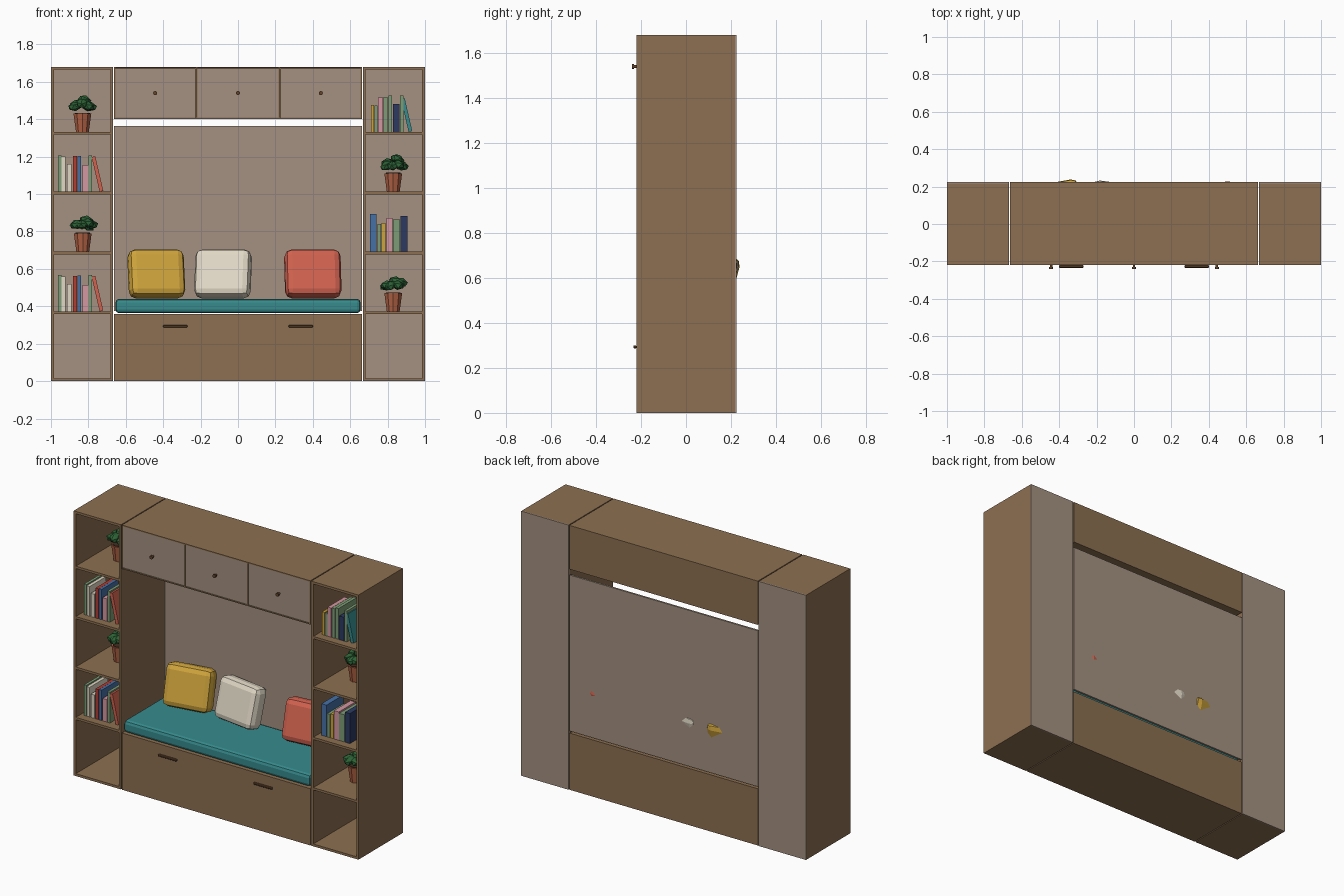
import bpy, bmesh, math, random
from mathutils import Vector, Matrix

if "Cube" in bpy.data.objects:
    bpy.data.objects.remove(bpy.data.objects["Cube"])

random.seed(4)
MATS = {}
PALETTE = {
    "wood": (139, 111, 82), "panel": (163, 144, 128), "dark": (98, 70, 48),
    "teal": (58, 138, 140), "yellow": (205, 162, 62), "cream": (224, 215, 196),
    "coral": (208, 98, 80), "clay": (176, 98, 70), "leaf": (48, 98, 56),
    "soil": (70, 50, 38), "green": (125, 155, 118), "red": (178, 62, 52),
    "blue": (72, 112, 165), "navy": (48, 60, 98), "pink": (212, 150, 160),
}


def mat(name):
    if name not in MATS:
        m = bpy.data.materials.new(name)
        m.diffuse_color = [((c / 255) ** 2.2) for c in PALETTE[name]] + [1]
        m.use_nodes = True
        m.node_tree.nodes["Principled BSDF"].inputs["Base Color"].default_value = m.diffuse_color
        MATS[name] = m
    return MATS[name]


def finish(name, bm, color):
    me = bpy.data.meshes.new(name)
    bm.to_mesh(me)
    bm.free()
    ob = bpy.data.objects.new(name, me)
    me.materials.append(mat(color))
    bpy.context.collection.objects.link(ob)
    return ob


def box(name, x, y, z, color, bevel=0.0, segs=1):
    """Box from (min, max) ranges, with its origin at the centre."""
    bm = bmesh.new()
    bmesh.ops.create_cube(bm, size=1)
    bmesh.ops.scale(bm, vec=(x[1] - x[0], y[1] - y[0], z[1] - z[0]), verts=bm.verts)
    if bevel:
        bmesh.ops.bevel(bm, geom=bm.edges[:], offset=bevel, segments=segs,
                        profile=0.5, affect='EDGES')
    ob = finish(name, bm, color)
    ob.location = (sum(x) / 2, sum(y) / 2, sum(z) / 2)
    return ob


F, B, H, T = -0.22, 0.225, 1.68, 0.015    # front, back, height, board thickness
SHELVES = [0.365, 0.685, 1.005, 1.325]    # shelf centre heights

# side towers: sides, shelves, back
for side, x0, x1 in (("left", -1, -0.668), ("right", 0.668, 1)):
    yb = B - 0.008
    box(side + "_tower_side_a", (x0, x0 + T), (F, yb), (0, H), "wood")
    box(side + "_tower_side_b", (x1 - T, x1), (F, yb), (0, H), "wood")
    for i, z in enumerate([T / 2] + SHELVES + [H - T / 2]):
        box(f"{side}_tower_board_{i}", (x0 + T, x1 - T), (F, yb), (z - T / 2, z + T / 2), "wood")
    box(side + "_tower_back", (x0, x1), (yb, B), (0, H), "panel")

# bench base with bar handles
W = 0.662
box("bench_base", (-W, W), (F, B - 0.003), (0, 0.36), "wood")
for s in (-1, 1):
    box("bench_handle", (s * 0.335 - 0.065, s * 0.335 + 0.065), (-0.234, F), (0.287, 0.3),
        "dark", 0.003)

# niche back panel and seat cushion
box("niche_back", (-W, W), (0.213, B), (0.375, 1.365), "panel")
cushion = box("seat_cushion", (-0.655, 0.655), (F + 0.005, 0.21), (0.363, 0.44), "teal", 0.02, 2)

# upper cabinet: carcass, frame, doors, knobs
box("cabinet_body", (-W, W), (F + 0.014, B), (1.402, H), "wood")
for z in (1.402, H - 0.007):
    box("cabinet_rail", (-W, W), (F, F + 0.014), (z, z + 0.007), "wood")
for x in (-W, -0.2245, 0.2175, W - 0.007):
    box("cabinet_stile", (x, x + 0.007), (F, F + 0.014), (1.409, H - 0.007), "wood")
for i in (-1, 0, 1):
    c = i * 0.443
    box("cabinet_door", (c - 0.2165, c + 0.2165), (F + 0.003, F + 0.014), (1.41, H - 0.008), "panel")
    bm = bmesh.new()
    for r, d, y in ((0.006, 0.018, F - 0.004), (0.011, 0.01, F - 0.016)):
        bmesh.ops.create_cone(bm, cap_ends=True, segments=12, radius1=r, radius2=r, depth=d,
                              matrix=Matrix.Translation((c, y, 1.54)) @ Matrix.Rotation(math.pi / 2, 4, 'X'))
    finish("cabinet_knob", bm, "dark")

# leaning pillows
for name, color, x, y, yaw in (("yellow_pillow", "yellow", -0.437, 0.142, 10),
                               ("cream_pillow", "cream", -0.08, 0.14, -8),
                               ("coral_pillow", "coral", 0.4, 0.139, 6)):
    p = box(name, (-0.15, 0.15), (-0.055, 0.055), (-0.13, 0.13), color, 0.036, 2)
    p.location = (x, y, 0.573)
    p.rotation_euler = (math.radians(-15), 0, math.radians(yaw))


# potted plants
def plant(name, x, z, lean):
    bm = bmesh.new()
    bmesh.ops.create_cone(bm, cap_ends=True, segments=10, radius1=0.036, radius2=0.05,
                          depth=0.098, matrix=Matrix.Translation((x, 0, z + 0.049)))
    finish(name + "_pot", bm, "clay")
    bm = bmesh.new()
    bmesh.ops.create_cone(bm, cap_ends=True, segments=10, radius1=0.042, radius2=0.042,
                          depth=0.004, matrix=Matrix.Translation((x, 0, z + 0.1)))
    finish(name + "_soil", bm, "soil")
    bm = bmesh.new()
    for i in range(9):
        a = i * math.tau / 7 + random.uniform(-0.2, 0.2)
        r, h = (0.042, 0.145) if i < 7 else (0.012, 0.165)
        h += random.uniform(-0.012, 0.012)
        pos = Vector((x + r * math.cos(a) + lean * (h - 0.1), r * math.sin(a), z + h))
        m = (Matrix.Translation(pos) @ Matrix.Rotation(a, 4, 'Z')
             @ Matrix.Rotation(random.uniform(0.1, 0.5), 4, 'Y')
             @ Matrix.Diagonal((1.15, 0.95, 0.75, 1)))
        bmesh.ops.create_icosphere(bm, subdivisions=1, radius=0.034, matrix=m)
    finish(name + "_leaves", bm, "leaf")


plant("plant_top_left", -0.832, SHELVES[3] + T / 2, 0)
plant("plant_low_left", -0.83, SHELVES[1] + T / 2, 0.1)
plant("plant_high_right", 0.83, SHELVES[2] + T / 2, 0.15)
plant("plant_low_right", 0.83, SHELVES[0] + T / 2, 0)


# books: (left x, thickness, height, colour), with an optional leaning last one
def books(name, x0, z, rows, leaner=None):
    for i, (dx, w, h, c) in enumerate(rows):
        back = random.uniform(-0.01, 0.02)
        box(f"{name}_{i}", (x0 + dx, x0 + dx + w), (-0.17, back), (z, z + h), c)
    if leaner:
        dx, w, h, c = leaner
        a = math.radians(13)
        b = box(name + "_leaning", (0, w), (-0.17, 0), (0, h), c)
        b.rotation_euler = (0, -a, 0)
        b.location = (x0 + dx - h / 2 * math.sin(a), -0.085,
                      z + h / 2 * math.cos(a) + w / 2 * math.sin(a))


LEFT = [(0, .017, .195, "green"), (.019, .02, .188, "cream"), (.048, .024, .148, "cream"),
        (.08, .022, .19, "red"), (.105, .018, .192, "blue"), (.13, .032, .142, "pink"),
        (.164, .018, .195, "green")]
for n, s in (("books_mid_left", 2), ("books_low_left", 0)):
    books(n, -0.962, SHELVES[s] + T / 2, LEFT, (.232, .02, .19, "coral"))
books("books_top_right", 0.71, SHELVES[3] + T / 2,
      [(0, .018, .145, "yellow"), (.02, .016, .14, "green"), (.038, .026, .185, "pink"),
       (.068, .022, .187, "green"), (.094, .02, .195, "green"), (.12, .034, .15, "navy"),
       (.156, .018, .195, "green")], (.212, .02, .18, "teal"))
books("books_mid_right", 0.705, SHELVES[1] + T / 2,
      [(0, .036, .2, "blue"), (.04, .02, .148, "green"), (.062, .022, .152, "yellow"),
       (.088, .034, .18, "pink"), (.125, .036, .172, "green"), (.165, .035, .19, "navy")])
